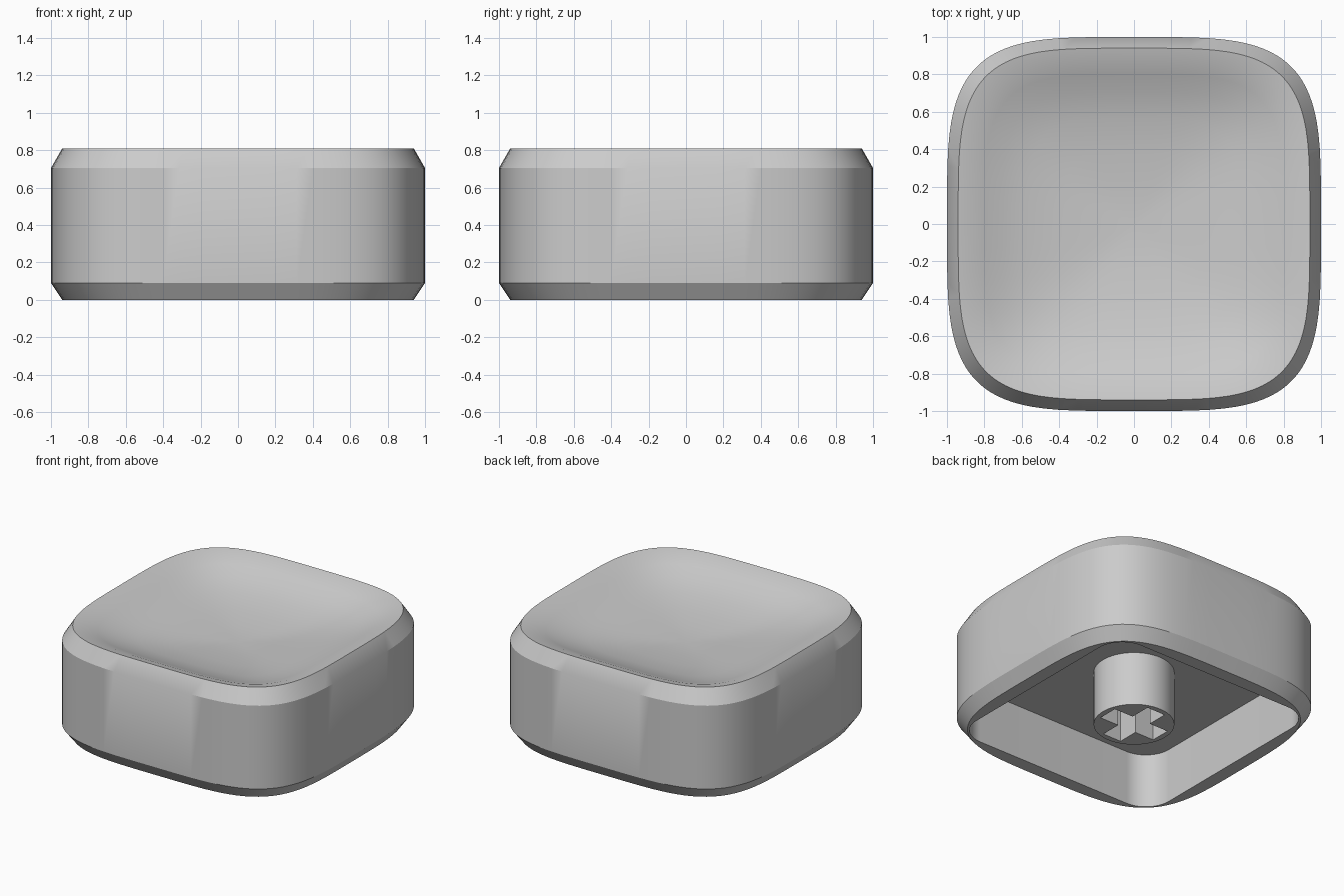
import bpy, bmesh
from math import sin, cos, pi, radians

if "Cube" in bpy.data.objects:
    bpy.data.objects.remove(bpy.data.objects["Cube"])

grey = bpy.data.materials.new("light_grey")
grey.use_nodes = True
grey.diffuse_color = (0.6, 0.6, 0.6, 1)
grey.node_tree.nodes["Principled BSDF"].inputs["Base Color"].default_value = (0.6, 0.6, 0.6, 1)

QUARTER = 24            # points per quarter outline
COUNT = 4 * QUARTER


def soft_square(half, z, power=4.0):
    """Squircle outline whose sides curve gently into the corners."""
    points = []
    for k in range(COUNT):
        t = 2 * pi * (k + 0.5) / COUNT
        c, s = cos(t), sin(t)
        x = half * abs(c) ** (2 / power) * (1 if c > 0 else -1)
        y = half * abs(s) ** (2 / power) * (1 if s > 0 else -1)
        points.append((x, y, z))
    return points


def round_square(half, radius, z):
    """Straight-sided square with round corners."""
    points = []
    for q in range(4):
        middle = q * pi / 2 + pi / 4
        cx = (half - radius) * (1 if cos(middle) > 0 else -1)
        cy = (half - radius) * (1 if sin(middle) > 0 else -1)
        for i in range(QUARTER):
            a = q * pi / 2 + pi / 2 * i / (QUARTER - 1)
            points.append((cx + radius * cos(a), cy + radius * sin(a), z))
    return points


def finish(name, bm):
    bmesh.ops.recalc_face_normals(bm, faces=bm.faces)
    mesh = bpy.data.meshes.new(name)
    bm.to_mesh(mesh)
    bm.free()
    mesh.materials.append(grey)
    obj = bpy.data.objects.new(name, mesh)
    bpy.context.collection.objects.link(obj)
    return obj


def smooth(obj):
    bpy.ops.object.select_all(action="DESELECT")
    obj.select_set(True)
    bpy.context.view_layer.objects.active = obj
    bpy.ops.object.shade_smooth_by_angle(angle=radians(30))


# Cap shell: ceiling, cavity wall, lip, chamfers, sides and dished top
TOP, RIM, CEILING = 0.81, 0.94, 0.4
rings = [round_square(0.84, 0.2, CEILING), round_square(0.84, 0.2, 0),
         soft_square(RIM, 0), soft_square(1, 0.09),
         soft_square(1, 0.705), soft_square(RIM, TOP)]
dish = [(0.93, 0.015), (0.85, 0.045), (0.75, 0.085), (0.6, 0.125),
        (0.4, 0.155), (0.2, 0.172)]
rings += [soft_square(RIM * r, TOP - drop) for r, drop in dish]

bm = bmesh.new()
loops = [[bm.verts.new(p) for p in ring] for ring in rings]
for low, high in zip(loops, loops[1:]):
    for k in range(COUNT):
        n = (k + 1) % COUNT
        bm.faces.new((low[k], low[n], high[n], high[k]))
bm.faces.new(loops[0])
centre = bm.verts.new((0, 0, TOP - 0.183))
for k in range(COUNT):
    bm.faces.new((loops[-1][k], loops[-1][(k + 1) % COUNT], centre))
smooth(finish("cap_shell", bm))


# Stem under the cap, with a cross-shaped socket
def prism(name, outline, z0, z1):
    bm = bmesh.new()
    face = bm.faces.new([bm.verts.new((x, y, z0)) for x, y in outline])
    new = bmesh.ops.extrude_face_region(bm, geom=[face])["geom"]
    verts = [g for g in new if isinstance(g, bmesh.types.BMVert)]
    bmesh.ops.translate(bm, verts=verts, vec=(0, 0, z1 - z0))
    return finish(name, bm)


circle = [(0.27 * cos(2 * pi * k / 64), 0.27 * sin(2 * pi * k / 64)) for k in range(64)]
arm, half = 0.23, 0.075
cross, corner = [], [(arm, -half), (arm, half), (half, half)]
for q in range(4):
    cross += corner
    corner = [(-y, x) for x, y in corner]

stem = prism("stem", circle, 0, CEILING + 0.02)
cutter = prism("socket_cutter", cross, -0.1, CEILING - 0.01)
cut = stem.modifiers.new("socket", "BOOLEAN")
cut.operation = "DIFFERENCE"
cut.solver = "EXACT"
cut.object = cutter
bpy.context.view_layer.objects.active = stem
bpy.ops.object.modifier_apply(modifier=cut.name)
bpy.data.objects.remove(cutter)
smooth(stem)
